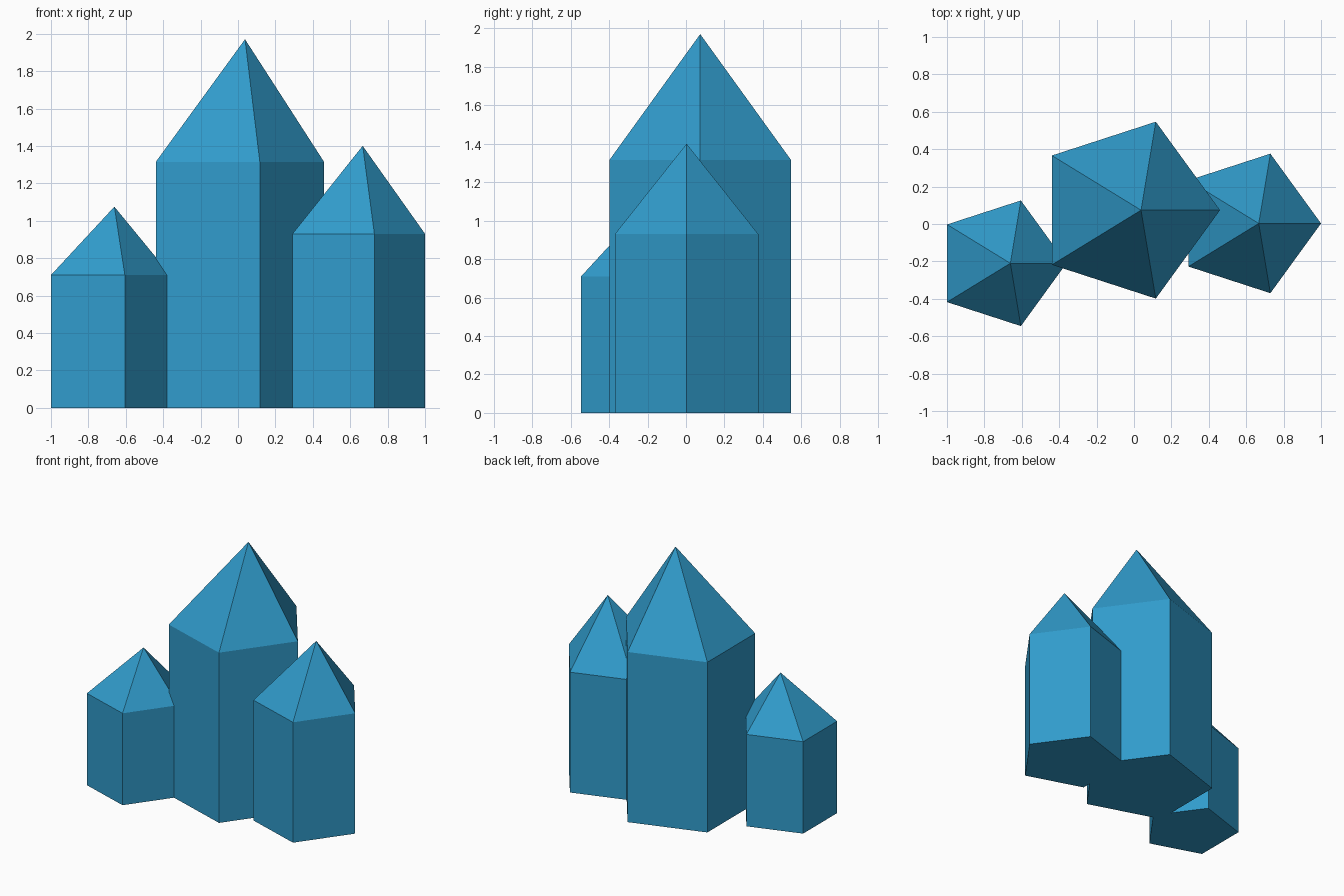
import bpy, bmesh
from math import cos, sin, tau

if "Cube" in bpy.data.objects:
    bpy.data.objects.remove(bpy.data.objects["Cube"])

mat = bpy.data.materials.new("crystal_blue")
mat.diffuse_color = (0.03, 0.33, 0.6, 1)
mat.use_nodes = True
mat.node_tree.nodes["Principled BSDF"].inputs["Base Color"].default_value = mat.diffuse_color


def crystal(name, x, y, radius, shoulder, height, sides=5):
    """Upright prism with a pointed tip set slightly off centre."""
    bm = bmesh.new()
    ring = [(x + radius * cos(tau * i / sides), y + radius * sin(tau * i / sides))
            for i in range(sides)]
    low = [bm.verts.new((px, py, 0)) for px, py in ring]
    high = [bm.verts.new((px, py, shoulder)) for px, py in ring]
    tip = bm.verts.new((x + 0.15 * radius, y, height))
    bm.faces.new(low[::-1])
    for i in range(sides):
        j = (i + 1) % sides
        bm.faces.new((low[i], low[j], high[j], high[i]))
        bm.faces.new((high[i], high[j], tip))
    mesh = bpy.data.meshes.new(name)
    bm.to_mesh(mesh)
    bm.free()
    mesh.materials.append(mat)
    obj = bpy.data.objects.new(name, mesh)
    bpy.context.collection.objects.link(obj)
    return obj


# Tall middle crystal and its two shorter neighbours
crystal("tall_crystal", -0.037, 0.074, 0.497, 1.315, 1.97)
crystal("left_crystal", -0.714, -0.210, 0.353, 0.71, 1.075)
crystal("right_crystal", 0.608, 0.003, 0.392, 0.93, 1.40)
